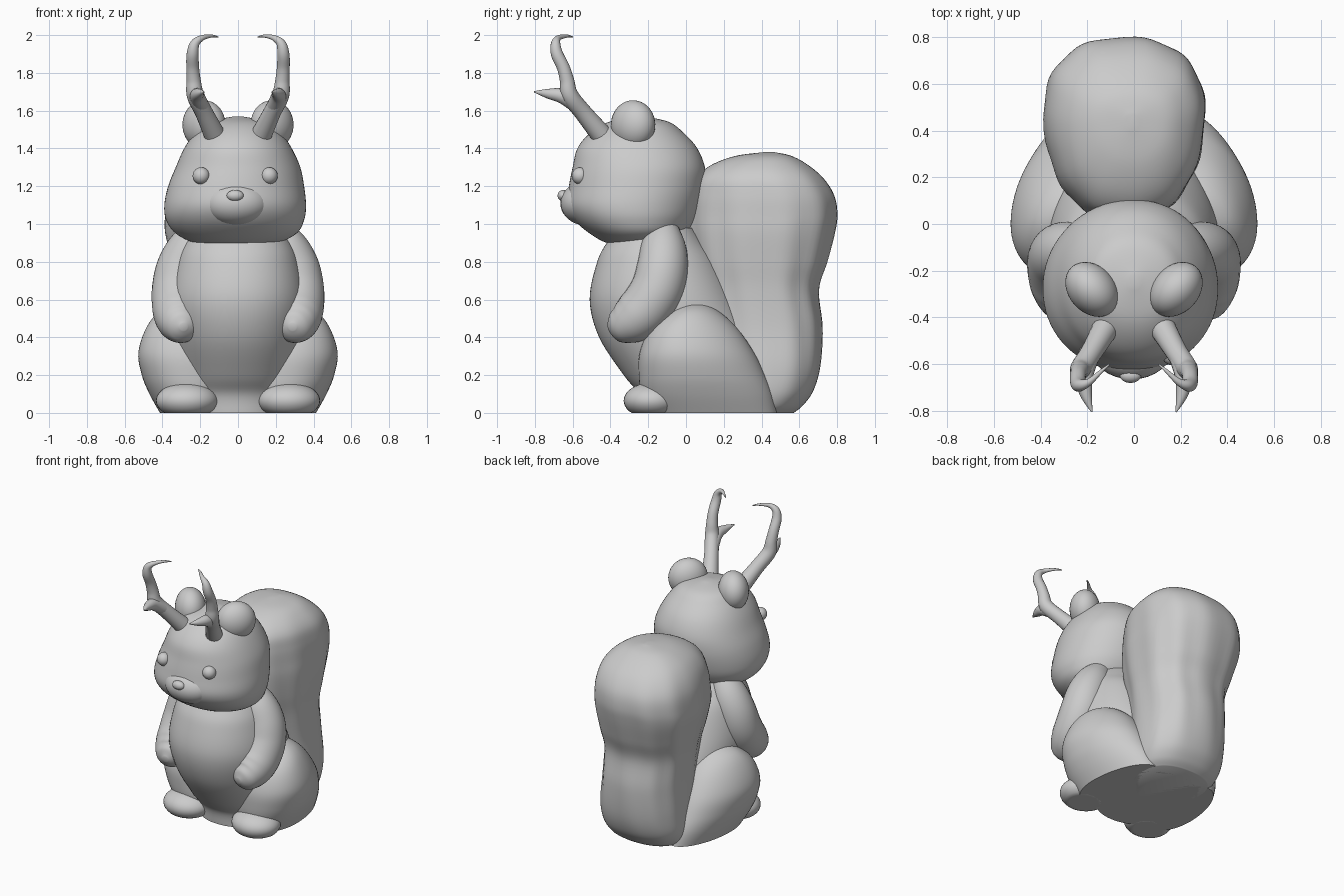
import bpy, bmesh
from math import cos, sin, pi, radians, copysign
from mathutils import Vector, Matrix, Euler

if "Cube" in bpy.data.objects:
    bpy.data.objects.remove(bpy.data.objects["Cube"])


def spline(rows, steps=6):
    """Catmull-Rom interpolation of equal-length number rows."""
    out = []
    for i in range(len(rows) - 1):
        a, b, c, d = (rows[max(i - 1, 0)], rows[i], rows[i + 1], rows[min(i + 2, len(rows) - 1)])
        for s in range(steps):
            t = s / steps
            out.append([0.5 * (2 * q + (r - p) * t + (2 * p - 5 * q + 4 * r - u) * t * t
                               + (3 * q - p - 3 * r + u) * t ** 3)
                        for p, q, r, u in zip(a, b, c, d)])
    return out + [list(rows[-1])]


def finish(name, bm):
    bmesh.ops.recalc_face_normals(bm, faces=bm.faces)
    me = bpy.data.meshes.new(name)
    bm.to_mesh(me)
    bm.free()
    ob = bpy.data.objects.new(name, me)
    bpy.context.collection.objects.link(ob)
    bpy.ops.object.select_all(action='DESELECT')
    bpy.context.view_layer.objects.active = ob
    ob.select_set(True)
    bpy.ops.object.shade_smooth_by_angle(angle=radians(50))
    return ob


def skin(name, rings):
    """Join rings of points into a capped surface."""
    bm = bmesh.new()
    vs = [[bm.verts.new(p) for p in ring] for ring in rings]
    n = len(vs[0])
    for a, b in zip(vs, vs[1:]):
        for i in range(n):
            j = (i + 1) % n
            bm.faces.new((a[i], a[j], b[j], b[i]))
    bm.faces.new(vs[0])
    bm.faces.new(vs[-1])
    return finish(name, bm)


def loft(name, rows, power=1.0, taper=0.0, groove=0.0, sides=72):
    """Stack of rounded sections: z, centre x, x radius, y front, y back."""
    rings = []
    for z, cx, rx, y0, y1 in spline(rows):
        cy, ry = (y0 + y1) / 2, (y1 - y0) / 2
        ring = []
        for i in range(sides):
            a = 2 * pi * i / sides
            c, s = (copysign(abs(f) ** power, f) for f in (cos(a), sin(a)))
            k = 1 + groove * min(1, z) * max(0, 1.38 - z) * cos(11 * a + 3 * z)
            ring.append((cx + rx * k * c * (1 + taper * s), cy + ry * k * s, max(z, 0)))
        rings.append(ring)
    return skin(name, rings)


def tube(name, rows, sides=20):
    """Round tube along a path: x, y, z, radius."""
    pts = spline(rows)
    pos = [Vector(p[:3]) for p in pts]
    nrm = Vector((1, 0.3, 0))
    rings = []
    for i, p in enumerate(pos):
        t = (pos[min(i + 1, len(pos) - 1)] - pos[max(i - 1, 0)]).normalized()
        nrm = (nrm - t * nrm.dot(t)).normalized()
        bn = t.cross(nrm)
        r = max(pts[i][3], 0.003)
        rings.append([p + nrm * r * cos(2 * pi * k / sides) + bn * r * sin(2 * pi * k / sides)
                      for k in range(sides)])
    return skin(name, rings)


def ellipsoid(name, loc, radii, rot=(0, 0, 0)):
    bm = bmesh.new()
    m = (Matrix.Translation(loc) @ Euler([radians(r) for r in rot]).to_matrix().to_4x4()
         @ Matrix.Diagonal((*radii, 1)))
    bmesh.ops.create_uvsphere(bm, u_segments=32, v_segments=20, radius=1, matrix=m)
    for v in bm.verts:
        v.co.z = max(v.co.z, 0)
    return finish(name, bm)


# Torso with rounded belly
loft("torso", [(0, 0, .30, -.23, .48), (.1, 0, .31, -.25, .50), (.2, 0, .32, -.33, .46),
               (.4, 0, .35, -.46, .38), (.6, 0, .365, -.51, .28), (.8, 0, .325, -.47, .18),
               (.9, 0, .28, -.42, .1), (.98, 0, .22, -.36, .04)], power=.94)

# Head, muzzle and nose
loft("head", [(.875, -.01, .08, -.3, -.18), (.9, -.01, .22, -.42, -.08), (.95, -.01, .32, -.51, 0),
              (1.02, -.015, .365, -.59, .05), (1.1, -.015, .375, -.63, .08),
              (1.2, -.01, .36, -.62, .10), (1.3, 0, .33, -.60, .10), (1.4, 0, .285, -.575, .06),
              (1.48, 0, .23, -.51, -.01), (1.54, 0, .16, -.41, -.09), (1.57, 0, .02, -.27, -.22)],
     power=.95)
ellipsoid("muzzle", (-.01, -.52, 1.11), (.18, .145, .12))
ellipsoid("nose", (-.015, -.65, 1.15), (.045, .03, .03))

# Bushy tail, leaning a little to one side
loft("tail", [(0, 0, .24, .1, .57), (.04, 0, .27, .1, .62), (.12, 0, .29, .1, .675),
              (.25, 0, .29, .1, .71), (.45, -.01, .28, .08, .72), (.65, -.02, .29, .07, .70),
              (.8, -.03, .315, .03, .745), (.95, -.04, .34, .01, .785), (1.05, -.04, .34, .01, .80),
              (1.15, -.035, .33, .02, .785), (1.24, -.025, .30, .05, .73),
              (1.31, -.02, .24, .13, .65), (1.36, -.01, .15, .26, .56),
              (1.38, -.01, .02, .41, .47)], power=.87, taper=.12, groove=.03)

for s, side in ((-1, "left"), (1, "right")):
    # Haunch and foot
    loft(side + "_haunch", [(0, s * .225, .185, -.19, .48), (.1, s * .24, .225, -.235, .46),
                            (.2, s * .255, .25, -.25, .42), (.32, s * .268, .255, -.245, .36),
                            (.45, s * .27, .212, -.19, .27), (.54, s * .27, .14, -.08, .17),
                            (.59, s * .27, .02, .03, .07)], taper=-.17, power=.95)
    ellipsoid(side + "_foot", (s * .27, -.18, .065), (.165, .15, .095))

    # Arm and paw
    tube(side + "_arm", [(s * .19, -.12, .98, .08), (s * .245, -.12, .88, .12),
                         (s * .295, -.125, .77, .135), (s * .315, -.15, .66, .14),
                         (s * .315, -.205, .565, .14), (s * .308, -.27, .505, .132),
                         (s * .30, -.335, .472, .108), (s * .292, -.385, .46, .072),
                         (s * .288, -.412, .455, .02)], sides=32)

    # Ear
    ellipsoid(side + "_ear", (s * .18, -.28, 1.525), (.13, .10, .13), (0, s * 8, s * 48))

    # Eye
    ellipsoid(side + "_eye", (-.015 + s * .18, -.56, 1.255), (.045, .045, .045))

    # Antler stem with hooked tip, and forward tine
    tube(side + "_antler", [(s * .125, -.45, 1.475, .056), (s * .18, -.545, 1.59, .047),
                            (s * .225, -.615, 1.68, .046), (s * .235, -.63, 1.76, .038),
                            (s * .24, -.65, 1.83, .034), (s * .24, -.683, 1.90, .032),
                            (s * .228, -.69, 1.955, .025), (s * .19, -.675, 1.985, .015),
                            (s * .14, -.63, 1.995, .008), (s * .105, -.60, 1.99, .003)])
    tube(side + "_antler_tine", [(s * .19, -.57, 1.62, .04), (s * .215, -.65, 1.675, .04),
                                 (s * .205, -.73, 1.69, .026), (s * .18, -.805, 1.70, .003)])
